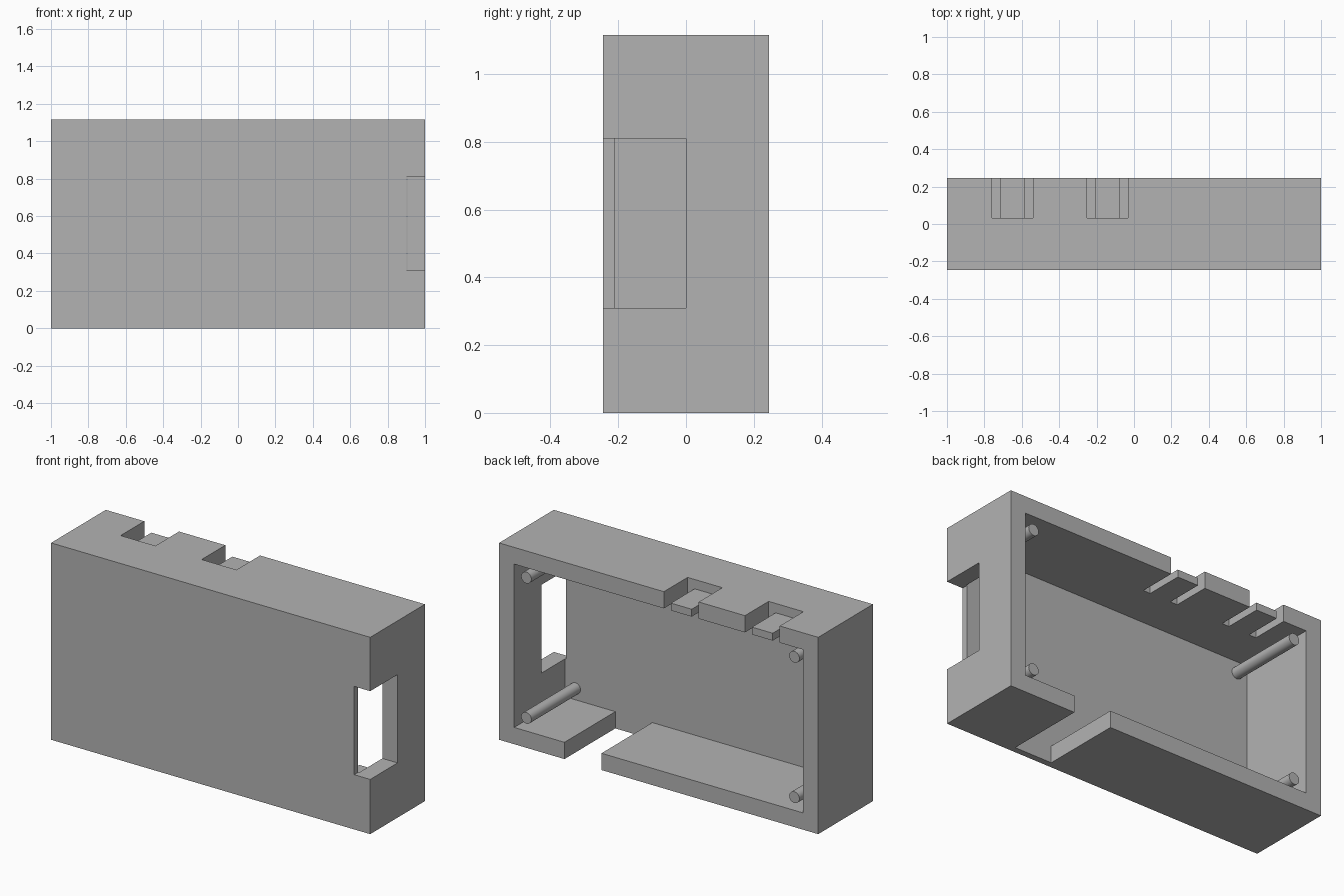
import bpy
from math import pi

default = bpy.data.objects.get("Cube")
if default:
    bpy.data.objects.remove(default, do_unlink=True)

W, D, H = 1.0, 0.245, 1.115      # half width, half depth, height
WALL, PLATE = 0.095, 0.035       # side wall and front plate thickness
INNER_Y = -D + PLATE             # inside of the front plate
CEILING = H - WALL

grey = bpy.data.materials.new("plain grey")
grey.use_nodes = True
colour = (0.45, 0.45, 0.45, 1)
grey.diffuse_color = colour
grey.node_tree.nodes["Principled BSDF"].inputs["Base Color"].default_value = colour


def box(name, x, y, z):
    """Box from (low, high) ranges on each axis."""
    bpy.ops.mesh.primitive_cube_add(size=1, location=[sum(r) / 2 for r in (x, y, z)])
    ob = bpy.context.object
    ob.name = name
    ob.scale = [r[1] - r[0] for r in (x, y, z)]
    bpy.ops.object.transform_apply(location=True, rotation=False, scale=True)
    ob.data.materials.append(grey)
    return ob


def cut(target, *ranges):
    """Subtract a box from the target and discard the cutter."""
    cutter = box("cutter", *ranges)
    cutter.hide_render = True
    mod = target.modifiers.new("cut", "BOOLEAN")
    mod.operation = "DIFFERENCE"
    mod.solver = "EXACT"
    mod.object = cutter
    bpy.context.view_layer.objects.active = target
    bpy.ops.object.modifier_apply(modifier=mod.name)
    bpy.data.objects.remove(cutter, do_unlink=True)


# Case shell, open at the back
case = box("case_shell", (-W, W), (-D, D), (0, H))
cut(case, (-W + WALL, W - WALL), (INNER_Y, D + 0.1), (WALL, CEILING))

# Side port, breaking through the edge of the front plate
cut(case, (0.9, W + 0.1), (-D - 0.1, 0), (0.31, 0.81))

# Cable gap in the floor
cut(case, (0.358, 0.59), (INNER_Y, D + 0.1), (-0.1, WALL + 0.1))

# Button notches in the top, each holding a thin flexible tongue
for i, centre in enumerate((-0.65, -0.142)):
    cut(case, (centre - 0.109, centre + 0.109), (0.033, D + 0.1), (CEILING - 0.1, H + 0.1))
    box(f"button_tongue_{i + 1}", (centre - 0.065, centre + 0.065),
        (0.033, D), (CEILING, CEILING + 0.042))

# Corner pegs standing on the front plate
PEG_END, INSET = 0.23, 0.16
for side, x in (("left", W - INSET), ("right", INSET - W)):
    for level, z in (("lower", INSET), ("upper", H - INSET)):
        bpy.ops.mesh.primitive_cylinder_add(
            vertices=32, radius=0.032, depth=PEG_END - INNER_Y,
            location=(x, (PEG_END + INNER_Y) / 2, z), rotation=(pi / 2, 0, 0))
        peg = bpy.context.object
        peg.name = f"{level}_{side}_peg"
        peg.data.materials.append(grey)
        bpy.ops.object.shade_smooth_by_angle()
